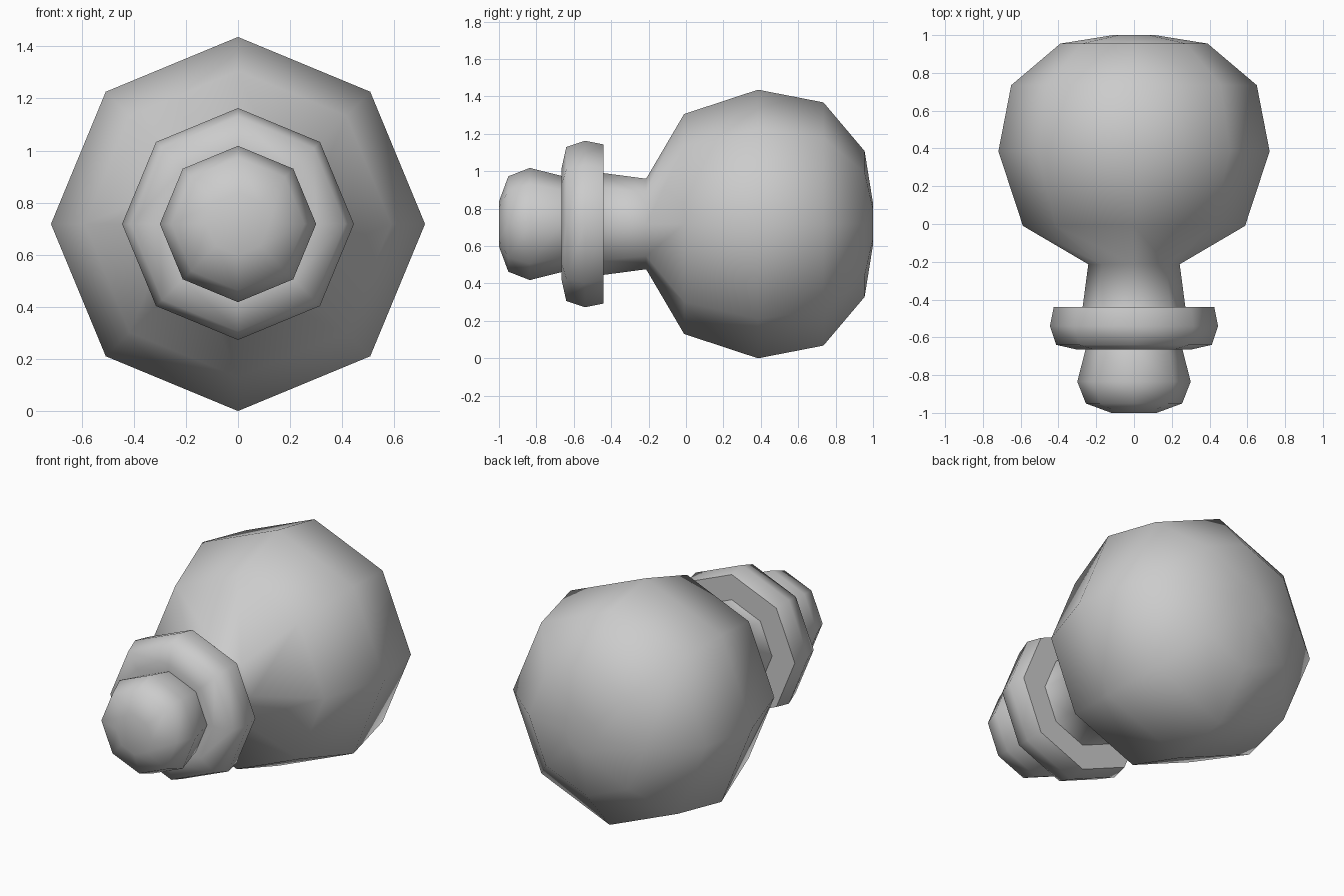
import bpy, bmesh, math

if "Cube" in bpy.data.objects:
    bpy.data.objects.remove(bpy.data.objects["Cube"])

SIDES = 8
AXIS_Z = 0.718


def lathe_y(name, profile):
    """Revolve (y, radius) rings around the horizontal y axis and cap both ends."""
    bm = bmesh.new()
    rings = []
    for y, r in profile:
        ring = []
        for i in range(SIDES):
            a = 2 * math.pi * i / SIDES
            ring.append(bm.verts.new((r * math.cos(a), y, AXIS_Z + r * math.sin(a))))
        rings.append(ring)
    for a, b in zip(rings, rings[1:]):
        for i in range(SIDES):
            j = (i + 1) % SIDES
            bm.faces.new((a[i], a[j], b[j], b[i]))
    bm.faces.new(rings[0])
    bm.faces.new(rings[-1])
    bmesh.ops.recalc_face_normals(bm, faces=bm.faces)
    mesh = bpy.data.meshes.new(name)
    bm.to_mesh(mesh)
    bm.free()
    obj = bpy.data.objects.new(name, mesh)
    bpy.context.collection.objects.link(obj)
    bpy.ops.object.select_all(action='DESELECT')
    obj.select_set(True)
    bpy.context.view_layer.objects.active = obj
    bpy.ops.object.shade_smooth_by_angle(angle=math.radians(75))
    return obj


# Rounded tip, flange, narrow neck and large faceted ball as one turned body
lathe_y("turned_knob", [
    (-1.0, 0.12), (-0.95, 0.255), (-0.835, 0.30), (-0.665, 0.257),   # tip
    (-0.665, 0.30), (-0.64, 0.412), (-0.54, 0.445), (-0.44, 0.425),  # flange
    (-0.44, 0.272), (-0.213, 0.242),                                 # neck
    (-0.01, 0.588), (0.385, 0.718), (0.735, 0.65),                   # ball
    (0.955, 0.39), (1.0, 0.11),
])
